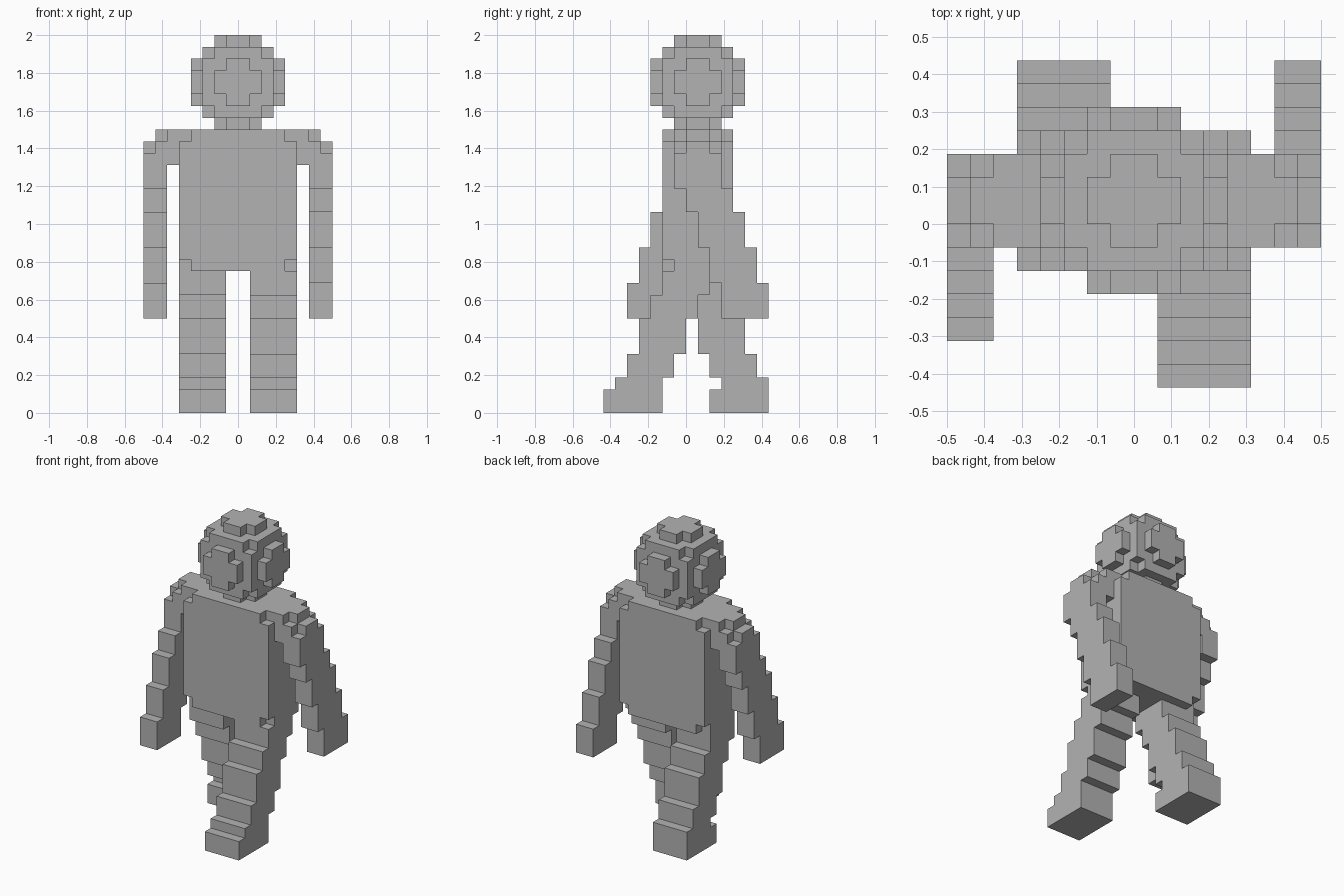
import bpy
import bmesh
from mathutils import Vector

UNIT = 0.0625  # edge length of one block

if "Cube" in bpy.data.objects:
    bpy.data.objects.remove(bpy.data.objects["Cube"], do_unlink=True)

grey = bpy.data.materials.new("plain_grey")
grey.use_nodes = True
grey.diffuse_color = (0.45, 0.45, 0.45, 1)
grey.node_tree.nodes["Principled BSDF"].inputs["Base Color"].default_value = (0.45, 0.45, 0.45, 1)


def box(x, y, z):
    """All block cells in the given (start, end) ranges."""
    return {(i, j, k) for i in range(*x) for j in range(*y) for k in range(*z)}


def mirror_x(cells):
    return {(-1 - i, j, k) for i, j, k in cells}


def build(name, cells):
    """Skin the cells with their exposed faces, merging flat areas."""
    bm = bmesh.new()
    for cell in cells:
        centre = Vector(cell) + Vector((0.5, 0.5, 0.5))
        for axis in range(3):
            for side in (-1, 1):
                n = Vector((0, 0, 0))
                n[axis] = side
                if tuple(int(c + d) for c, d in zip(cell, n)) in cells:
                    continue
                u = Vector((0, 0, 0))
                u[(axis + 1) % 3] = 1
                v = n.cross(u)
                corners = (-u - v, u - v, u + v, v - u)
                bm.faces.new([bm.verts.new((centre + (n + c) / 2) * UNIT) for c in corners])
    bmesh.ops.remove_doubles(bm, verts=bm.verts, dist=0.001)
    bmesh.ops.dissolve_limit(bm, angle_limit=0.01, verts=bm.verts, edges=bm.edges)
    bmesh.ops.triangulate(bm, faces=[f for f in bm.faces if len(f.verts) > 4])
    mesh = bpy.data.meshes.new(name)
    bm.to_mesh(mesh)
    bm.free()
    mesh.materials.append(grey)
    obj = bpy.data.objects.new(name, mesh)
    bpy.context.collection.objects.link(obj)
    return obj


# Head: a ball of blocks resting on the shoulders
ball = {c for c in box((-4, 4), (-3, 5), (24, 32))
        if (Vector(c) + Vector((0.5, 0.5, 0.5)) - Vector((0, 1, 28))).length < 4}
build("head", ball)

# Torso: a box with its eight corner blocks cut away
corners = {(i, j, k) for i in (-5, 4) for j in (-2, 3) for k in (12, 23)}
build("torso", box((-5, 5), (-2, 4), (12, 24)) - corners)

# Arms: rounded shoulder, then steps that swing one block per segment
ARM_LEVELS = (23, 19, 17, 14, 11, 8)


def arm(swing):
    cells = box((5, 6), (-1, 3), (21, 24)) | box((6, 7), (0, 2), (23, 24))
    for step, (top, bottom) in enumerate(zip(ARM_LEVELS, ARM_LEVELS[1:])):
        y = -1 + step * swing
        cells |= box((6, 8), (y, y + 4), (bottom, top))
    return cells - {(7, -1, 22), (7, 2, 22)}


build("left_arm", arm(1))
build("right_arm", mirror_x(arm(-1)))


# Legs: stepped segments given as (bottom, top, front, back)
def leg(segments):
    cells = set()
    for bottom, top, front, back in segments:
        cells |= box((1, 5), (front, back), (bottom, top))
    return cells


build("left_leg", leg([(10, 12, -2, 2), (8, 10, -3, 1), (5, 8, -4, 0),
                       (3, 5, -5, -1), (2, 3, -6, -2), (0, 2, -7, -2)]))
build("right_leg", mirror_x(leg([(10, 12, -1, 3), (8, 10, 0, 4), (5, 8, 1, 5),
                                 (3, 5, 2, 6), (2, 3, 3, 7), (0, 2, 2, 7)])))
